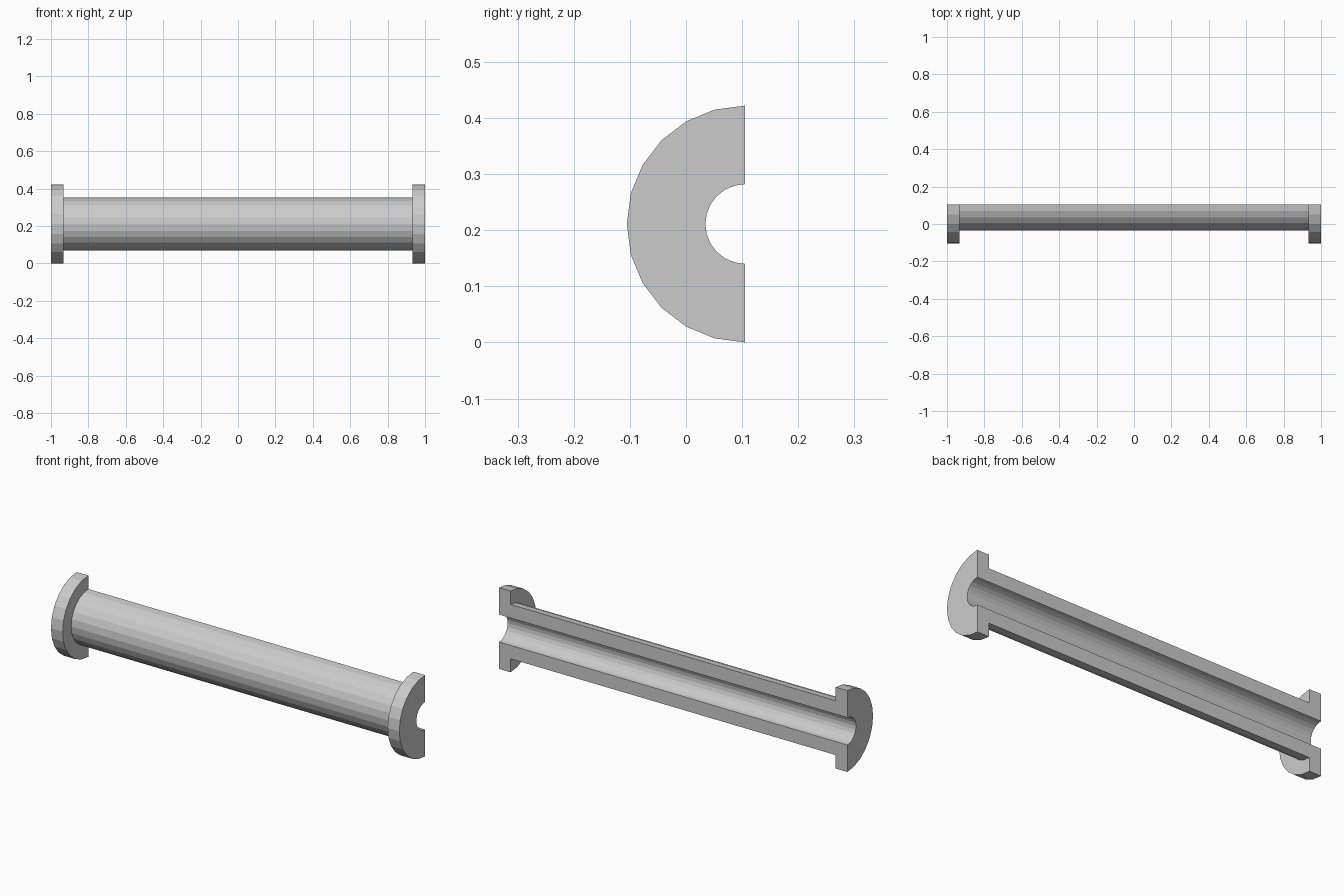
import bpy, bmesh, math

if "Cube" in bpy.data.objects:
    bpy.data.objects.remove(bpy.data.objects["Cube"])

STEPS = 12                       # facets around the half turn
R_FLANGE, R_TUBE, R_BORE = 0.211, 0.141, 0.071
X_END, X_IN = 1.0, 0.933
AXIS_Y, AXIS_Z = 0.1055, 0.211   # the axis lies on the cut plane

# Wall section (x, radius): bore, end flange, tube, end flange
half = [(X_END, R_BORE), (X_END, R_FLANGE), (X_IN, R_FLANGE), (X_IN, R_TUBE)]
section = half + [(-x, r) for x, r in reversed(half)]

# Sweep the section half a turn about the x axis, bulging towards the front
bm = bmesh.new()
rings = []
for i in range(STEPS + 1):
    a = math.pi * i / STEPS
    rings.append([bm.verts.new((x, AXIS_Y - r * math.sin(a), AXIS_Z + r * math.cos(a)))
                  for x, r in section])
n = len(section)
for a, b in zip(rings, rings[1:]):
    for j in range(n):
        k = (j + 1) % n
        bm.faces.new((a[j], a[k], b[k], b[j]))

# Flat cut faces
bm.faces.new(rings[0])
bm.faces.new(rings[-1])
bmesh.ops.recalc_face_normals(bm, faces=bm.faces[:])

mesh = bpy.data.meshes.new("half_flanged_pipe")
bm.to_mesh(mesh)
bm.free()
obj = bpy.data.objects.new("half_flanged_pipe", mesh)
bpy.context.collection.objects.link(obj)
